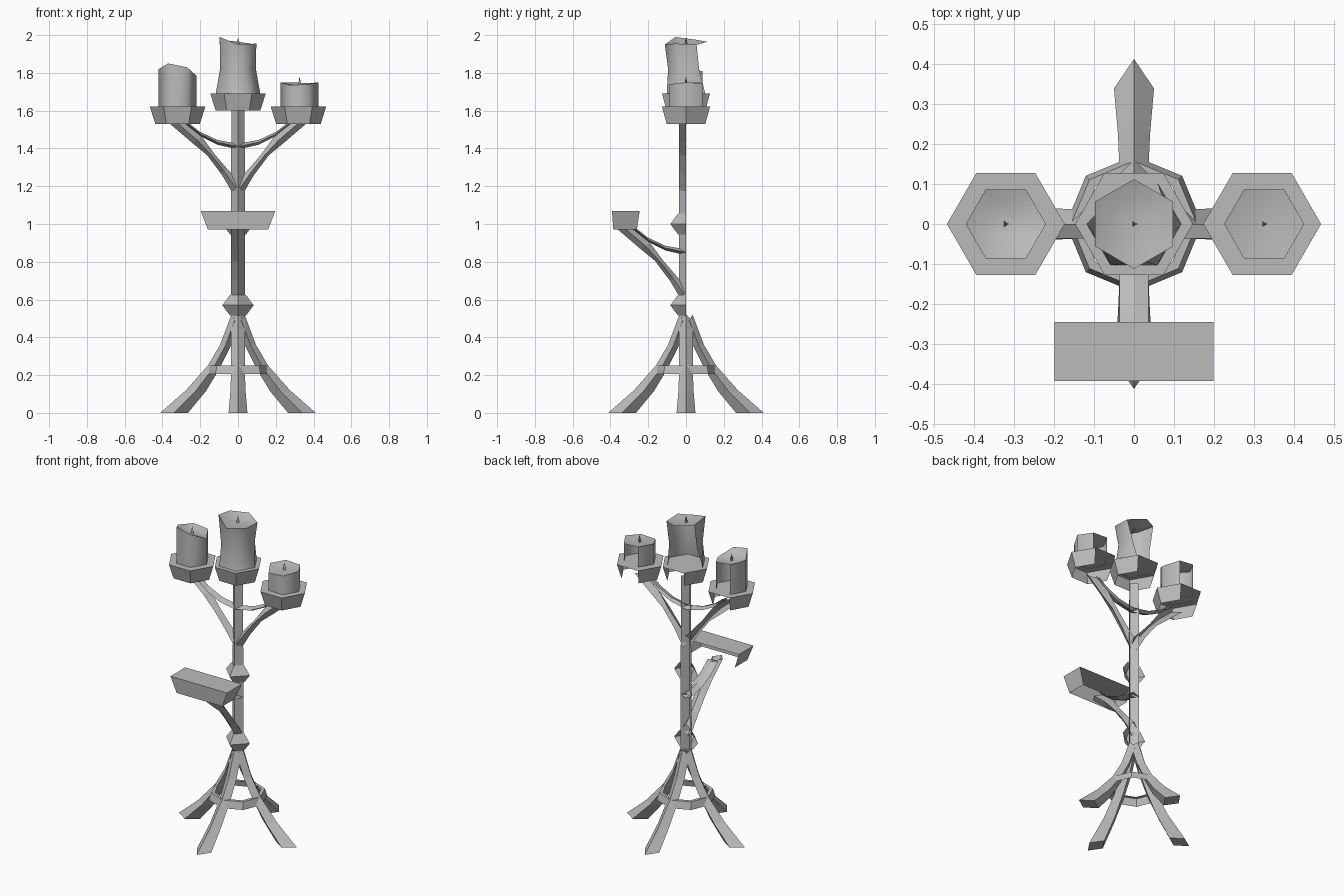
import bpy
from math import cos, sin, radians

if "Cube" in bpy.data.objects:
    bpy.data.objects.remove(bpy.data.objects["Cube"])

grey = bpy.data.materials.new("plain grey")
grey.use_nodes = True
grey.diffuse_color = (0.5, 0.5, 0.5, 1)
grey.node_tree.nodes["Principled BSDF"].inputs["Base Color"].default_value = (0.5, 0.5, 0.5, 1)


def build(name, verts, faces, smooth=False):
    mesh = bpy.data.meshes.new(name)
    mesh.from_pydata(verts, [], faces)
    mesh.materials.append(grey)
    mesh.polygons.foreach_set("use_smooth", [smooth] * len(faces))
    mesh.update()
    obj = bpy.data.objects.new(name, mesh)
    bpy.context.collection.objects.link(obj)
    return obj


def loft(name, rings, closed=True, skip=(), cap_end=False, tip=None, smooth=False):
    """Skin a list of equal rings; skip lists open side panels, tip closes the end with a fan."""
    n = len(rings[0])
    verts = [v for ring in rings for v in ring]
    faces = []
    for k in range(len(rings) - 1):
        for i in range(n if closed else n - 1):
            if i not in skip:
                j = (i + 1) % n
                faces.append((k * n + i, k * n + j, (k + 1) * n + j, (k + 1) * n + i))
    last = (len(rings) - 1) * n
    if cap_end:
        faces.append(tuple(range(last, last + n)))
    if tip:
        verts.append(tip)
        faces += [(last + i, last + (i + 1) % n, last + n) for i in range(n)]
    return build(name, verts, faces, smooth)


def ring(r, z, n=6, x=0, turn=0):
    angles = [radians(turn + 360 * i / n) for i in range(n)]
    return [(x + r * cos(a), r * sin(a), z) for a in angles]


def beam(name, outer, inner, widths, angle, base=0, half=0, cap_end=False):
    """Diamond-section beam in the vertical plane at angle; half keeps one side only."""
    a = radians(angle)

    def place(r, t, z):
        return (r * cos(a) - t * sin(a), r * sin(a) + t * cos(a), z + base)

    rings = []
    for (ro, zo), (ri, zi), w in zip(outer, inner, widths):
        rm, zm = (ro + ri) / 2, (zo + zi) / 2
        section = [place(ro, 0, zo), place(rm, w * (half or 1), zm), place(ri, 0, zi)]
        if not half:
            section.append(place(rm, -w, zm))
        rings.append(section)
    return loft(name, rings, closed=not half, cap_end=cap_end)


# Legs, one towards each side
leg_outer = [(.035, .52), (.095, .36), (.16, .25), (.275, .12), (.412, 0)]
leg_inner = [(0, .46), (.035, .36), (.10, .23), (.17, .115), (.265, 0)]
for side, angle in (("left", 0), ("back", 90), ("right", 180), ("front", 270)):
    beam(side + "_leg", leg_outer, leg_inner, [.036, .036, .036, .04, .05], angle, cap_end=True)

# Brace ring around the legs
loft("leg_ring", [ring(r, z, 8) for r, z in ((.17, .205), (.157, .25), (.135, .25))])

# Pole and its two collars, open at the back
def front_shell(name, profile):
    loft(name, [[(-r, 0, z), (0, -r, z), (r, 0, z)] for r, z in profile], closed=False)

front_shell("pole", [(.037, .5), (.037, 1.1), (.035, 1.6)])
for name, z in (("lower_collar", .57), ("upper_collar", 1.0)):
    front_shell(name, [(.042, z - .055), (.083, z), (.042, z + .055)])

# Curved arms: a long strut and a shallow hook under each holder
strut_low = [(.02, -.38), (.085, -.27), (.164, -.165), (.243, -.10), (.36, 0)]
strut_top = [(0, -.30), (.06, -.235), (.12, -.165), (.19, -.07), (.27, 0)]
hook_low = [(0, -.135), (.11, -.11), (.19, -.07), (.28, 0)]
hook_top = [(0, -.105), (.11, -.085), (.205, -.04), (.255, 0)]
for side, angle, base, half in (("left", 0, 1.53, -1), ("right", 180, 1.53, 1), ("front", 270, .97, 0)):
    beam(side + "_strut", strut_low, strut_top, [.036] * 5, angle, base, half)
    beam(side + "_hook", hook_low, hook_top, [.036] * 4, angle, base, half)

# Six-sided candle holders, open below and at the back panel
for name, x, z in (("left_holder", .32, 1.53), ("middle_holder", 0, 1.6), ("right_holder", -.32, 1.53)):
    loft(name, [ring(.118, z, x=x), ring(.147, z + .092, x=x)], skip=(1,), cap_end=True)

# Front tray, open below and at the back
def tray_ring(w, y0, y1, z):
    return [(-w, y0, z), (w, y0, z), (w, y1, z), (-w, y1, z)]

loft("front_tray", [tray_ring(.16, -.385, -.26, .972), tray_ring(.198, -.392, -.245, 1.07)],
     skip=(2,), cap_end=True)


# Candles with uneven rims and sunken tops
def candle(name, x, base, body, rim, rim_radius, turn, centre, skip):
    rings = [ring(r, z, x=x, turn=t) for r, z, t in body]
    top = [(px, py, z) for (px, py, _), z in zip(ring(rim_radius, 0, x=x, turn=turn), rim)]
    loft(name, rings + [top], skip=skip, smooth=True)
    loft(name + "_top", [top, [(x + (px - x) * .6, py * .6, centre + .3 * (pz - centre)) for px, py, pz in top]],
         tip=(x, 0, centre), smooth=True)
    loft(name + "_wick", [ring(.008, centre - .003, 3, x), ring(.008, centre + .015, 3, x)],
         tip=(x, 0, centre + .045))


candle("left_candle", .325, 1.62, [(.1, 1.62, 0)],
       [1.75, 1.745, 1.75, 1.75, 1.735, 1.74], .1, 0, 1.735, (1,))
candle("right_candle", -.32, 1.62, [(.1, 1.62, 0)],
       [1.785, 1.80, 1.81, 1.82, 1.85, 1.83], .1, 0, 1.79, (1,))
candle("middle_candle", 0, 1.69, [(.118, 1.69, 0), (.098, 1.82, -15)],
       [1.955, 1.95, 1.965, 1.975, 1.99, 1.95], .112, -30, 1.945, (1, 2))
